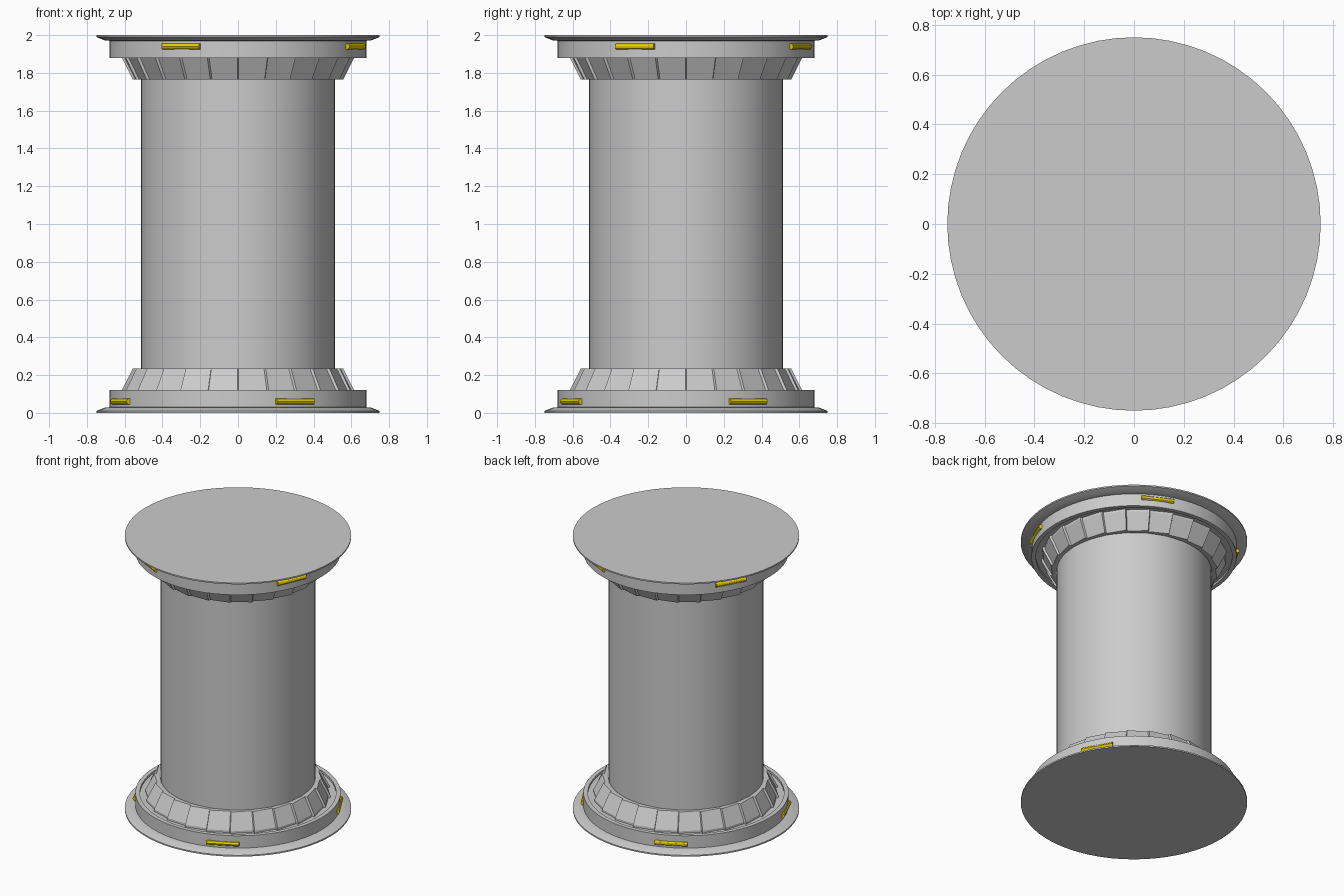
import bpy, bmesh
from math import sin, cos, pi, radians
from mathutils import Matrix, Vector

if "Cube" in bpy.data.objects:
    bpy.data.objects.remove(bpy.data.objects["Cube"])

yellow = bpy.data.materials.new("yellow_light")
yellow.diffuse_color = (0.8, 0.62, 0.0, 1)
yellow.use_nodes = True
yellow.node_tree.nodes["Principled BSDF"].inputs["Base Color"].default_value = yellow.diffuse_color

# Bottom end as built; top end is the same thing turned over about y
ENDS = {"bottom": Matrix.Identity(4),
        "top": Matrix.Translation((0, 0, 2)) @ Matrix.Rotation(pi, 4, 'Y')}


def finish(name, bm, mat=None, angle=30):
    bmesh.ops.recalc_face_normals(bm, faces=bm.faces)
    me = bpy.data.meshes.new(name)
    bm.to_mesh(me)
    bm.free()
    ob = bpy.data.objects.new(name, me)
    bpy.context.collection.objects.link(ob)
    if mat:
        me.materials.append(mat)
    bpy.ops.object.select_all(action='DESELECT')
    ob.select_set(True)
    bpy.context.view_layer.objects.active = ob
    bpy.ops.object.shade_smooth_by_angle(angle=radians(angle))


def loft(rings, closed_ends):
    """Skin a stack of equal-length point loops."""
    bm = bmesh.new()
    loops = [[bm.verts.new(p) for p in r] for r in rings]
    n = len(loops[0])
    for a, b in zip(loops, loops[1:]):
        for i in range(n):
            j = (i + 1) % n
            bm.faces.new((a[i], a[j], b[j], b[i]))
    if closed_ends:
        bm.faces.new(loops[0])
        bm.faces.new(loops[-1])
    return bm


def lathe(profile, n=64, closed_ends=True):
    return loft([[(r * cos(2 * pi * i / n), r * sin(2 * pi * i / n), z)
                  for i in range(n)] for r, z in profile], closed_ends)


# Main column
finish("column", lathe([(0.513, 0.1), (0.513, 1.9)]))

for end, matrix in ENDS.items():
    # Flange disc with a bevelled rim, then the collar with a shallow groove
    bm = lathe([(0.75, 0), (0.75, 0.01), (0.705, 0.028), (0.68, 0.03),
                (0.68, 0.12), (0.65, 0.12), (0.65, 0.105), (0.6, 0.105)])
    bm.transform(matrix)
    finish(end + "_flange", bm)

    # Sloped skirt of 24 slightly overlapping panels
    rings = []
    for r, z in [(0.615, 0.1), (0.615, 0.12), (0.557, 0.235), (0.525, 0.235), (0.50, 0.225)]:
        ring = []
        for i in range(24):
            for frac, dip in ((0.02, 0), (0.98, 0.015)):
                a = 2 * pi * (i + frac) / 24
                d = dip if r > 0.55 else 0
                ring.append(((r - d) * cos(a), (r - d) * sin(a), z))
        rings.append(ring)
    bm = loft(rings, True)
    bm.transform(matrix)
    finish(end + "_panel_skirt", bm, angle=20)

    # Four yellow light bars set into the collar
    for k, az in enumerate((-63.6, -156.6, 29, 116.6)):
        bm = bmesh.new()
        bmesh.ops.create_cone(bm, cap_ends=True, segments=12,
                              radius1=0.016, radius2=0.016, depth=0.22)
        bm.transform(matrix @ Matrix.Rotation(radians(az), 4, 'Z')
                     @ Matrix.Translation((0.674, 0, 0.06))
                     @ Matrix.Rotation(pi / 2, 4, 'X'))
        finish(f"{end}_light_{k + 1}", bm, yellow)
